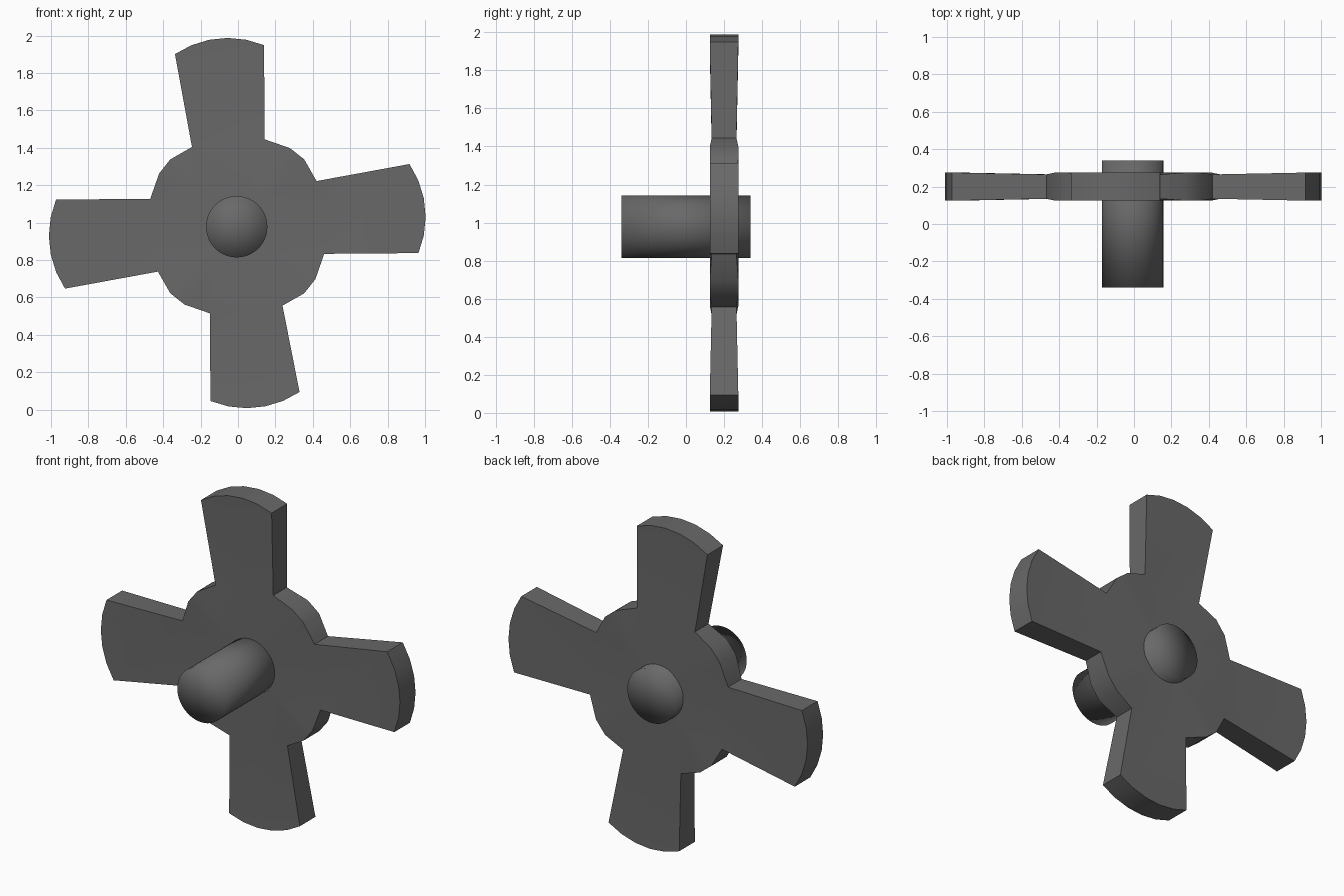
import bpy, bmesh, math
from mathutils import Vector, Matrix

if "Cube" in bpy.data.objects:
    bpy.data.objects.remove(bpy.data.objects["Cube"], do_unlink=True)

grey = bpy.data.materials.new("dark grey")
grey.use_nodes = True
colour = (0.14, 0.14, 0.14, 1)
grey.diffuse_color = colour
grey.node_tree.nodes["Principled BSDF"].inputs["Base Color"].default_value = colour

FRONT, BACK, DENT = 0.125, 0.275, 0.01
CENTRE = Vector((-0.004, 0, 0.98))
ARC_STEPS = 5


def finish(bm, name, angle):
    bmesh.ops.recalc_face_normals(bm, faces=bm.faces)
    mesh = bpy.data.meshes.new(name)
    bm.to_mesh(mesh)
    bm.free()
    mesh.materials.append(grey)
    obj = bpy.data.objects.new(name, mesh)
    bpy.context.collection.objects.link(obj)
    bpy.ops.object.select_all(action="DESELECT")
    obj.select_set(True)
    bpy.context.view_layer.objects.active = obj
    bpy.ops.object.shade_smooth_by_angle(angle=angle)
    return obj


def tip_arc(a, b, sag):
    """Points on a shallow circular arc from a to b."""
    half = (b - a).length / 2
    radius = (half * half + sag * sag) / (2 * sag)
    along = (b - a).normalized()
    out = Vector((-along.y, along.x))
    hub = (a + b) / 2 + out * (sag - radius)
    sweep = math.asin(half / radius)
    for i in range(ARC_STEPS + 1):
        t = sweep * (2 * i / ARC_STEPS - 1)
        yield hub + radius * (along * math.sin(t) + out * math.cos(t))


# One quarter of the rotor outline, measured from its centre
root_l, root_r = Vector((-0.242, 0.424)), Vector((0.147, 0.465))
tip_l, tip_r = Vector((-0.333, 0.921)), Vector((0.143, 0.969))
rim = [Vector((0.282, 0.418)), Vector((0.358, 0.358))]

# Rotor: hub with four flared blades, the lower one slightly shorter
bm = bmesh.new()
rings = {}
for side, y, inward in (("front", FRONT, DENT), ("back", BACK, -DENT)):
    outline, hub_ring = [], []
    for quarter in range(4):
        turn = Matrix.Rotation(quarter * math.pi / 2, 3, "Y")
        drop = Vector((0, 0.035 if quarter == 2 else 0))

        def vert(p, dent=0):
            return bm.verts.new(CENTRE + turn @ Vector((p.x, 0, p.y)) + Vector((0, y + dent, 0)))

        left, right = vert(root_l, inward), vert(root_r, inward)
        tips = [vert(p) for p in tip_arc(tip_l - drop, tip_r - drop, 0.06)]
        shoulder = [vert(p) for p in rim]
        bm.faces.new([left, *tips, right])
        outline += [left, *tips, right, *shoulder]
        hub_ring += [left, right, *shoulder]
    middle = bm.verts.new(CENTRE + Vector((0, y, 0)))
    for i, v in enumerate(hub_ring):
        bm.faces.new((middle, hub_ring[i - 1], v))
    rings[side] = outline
for i in range(len(rings["front"])):
    f, b = rings["front"], rings["back"]
    bm.faces.new((f[i - 1], f[i], b[i], b[i - 1]))
finish(bm, "rotor", math.radians(35))

# Shaft: cylinder along y, shaded smooth over its end caps
bm = bmesh.new()
bmesh.ops.create_cone(bm, cap_ends=True, cap_tris=True, segments=48,
                      radius1=0.164, radius2=0.164, depth=0.68)
bmesh.ops.rotate(bm, verts=bm.verts, matrix=Matrix.Rotation(math.pi / 2, 3, "X"))
bmesh.ops.translate(bm, verts=bm.verts, vec=(-0.007, 0, 0.978))
finish(bm, "shaft", math.pi)
